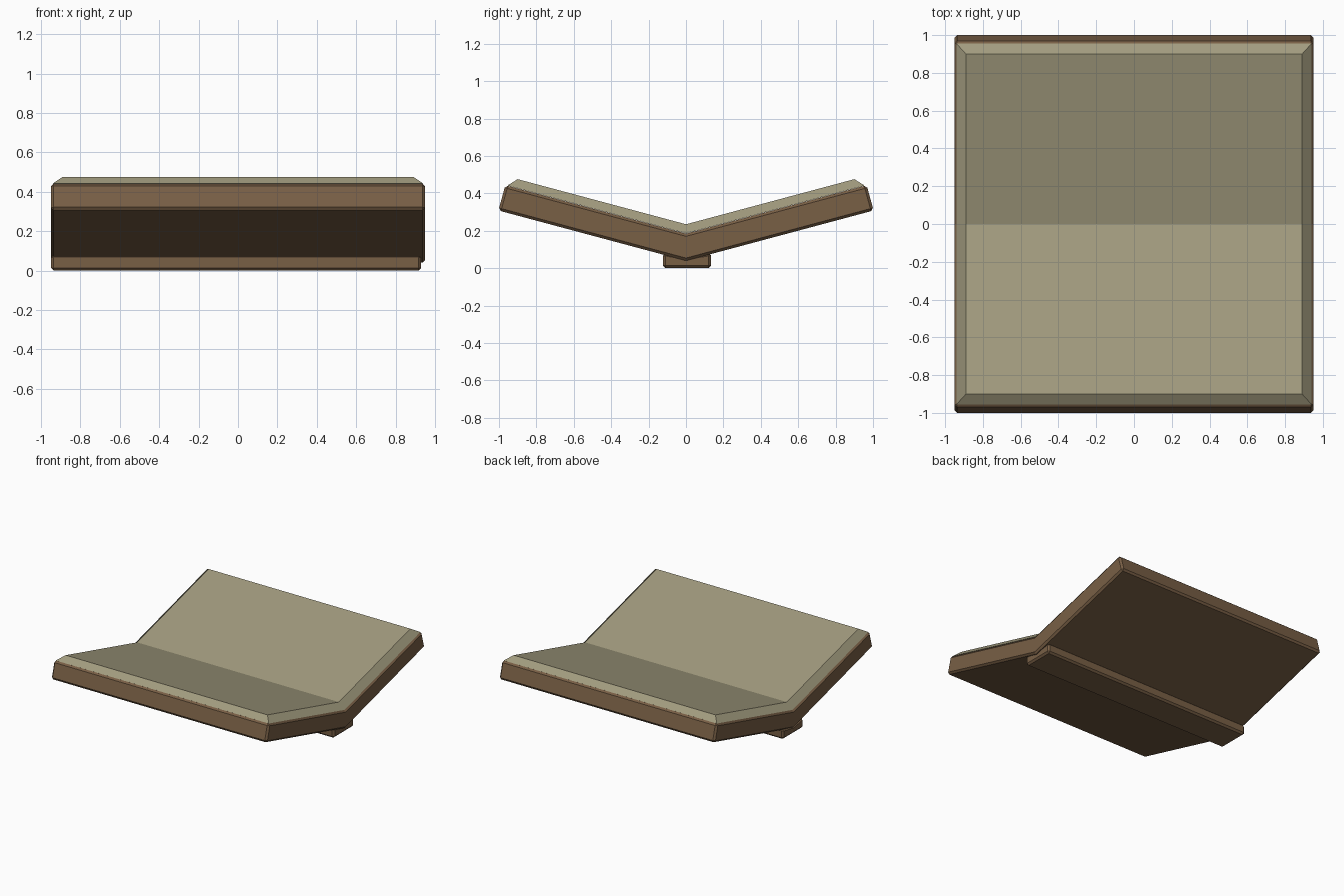
import bpy, math

if "Cube" in bpy.data.objects:
    bpy.data.objects.remove(bpy.data.objects["Cube"])

SLOPE = math.tan(math.radians(15))


def material(name, color):
    m = bpy.data.materials.new(name)
    m.diffuse_color = (*color, 1)
    m.use_nodes = True
    m.node_tree.nodes["Principled BSDF"].inputs["Base Color"].default_value = m.diffuse_color
    return m


wood = material("wood", (0.19, 0.115, 0.06))
fabric = material("fabric", (0.36, 0.33, 0.21))


def loft(name, near, far, mat, bevel=0.0):
    """Solid between two matching (x, y, z) end loops."""
    n = len(near)
    faces = [tuple(range(n)), tuple(range(2 * n - 1, n - 1, -1))]
    faces += [(i, n + i, n + (i + 1) % n, (i + 1) % n) for i in range(n)]
    me = bpy.data.meshes.new(name)
    me.from_pydata(near + far, [], faces)
    me.materials.append(mat)
    ob = bpy.data.objects.new(name, me)
    bpy.context.collection.objects.link(ob)
    bpy.context.view_layer.objects.active = ob
    bpy.ops.object.mode_set(mode='EDIT')
    bpy.ops.mesh.select_all(action='SELECT')
    bpy.ops.mesh.normals_make_consistent(inside=False)
    bpy.ops.object.mode_set(mode='OBJECT')
    if bevel:
        mod = ob.modifiers.new("edge_bevel", 'BEVEL')
        mod.width = bevel
        mod.segments = 1
        mod.limit_method = 'ANGLE'
        mod.angle_limit = math.radians(40)
    return ob


def vee(bottom, top, y_bottom, y_top, x_bottom, x_top):
    """V-shaped loop: lower chevron, then upper chevron back."""
    low = [(x_bottom, y, bottom + abs(y) * SLOPE) for y in (-y_bottom, 0, y_bottom)]
    high = [(x_top, y, top + abs(y) * SLOPE) for y in (y_top, 0, -y_top)]
    return low + high


# Folded wooden base
loft("wooden_base", vee(0.04, 0.185, 1.003, 0.966, -0.95, -0.95),
     vee(0.04, 0.185, 1.003, 0.966, 0.95, 0.95), wood, 0.014)

# Padded surface with sloping rim
loft("padded_surface", vee(0.186, 0.235, 0.955, 0.90, -0.94, -0.89),
     vee(0.186, 0.235, 0.955, 0.90, 0.94, 0.89), fabric)

# Support rail under the fold
rail = [(-0.123, 0.0), (0.134, 0.0), (0.134, 0.082), (0, 0.06), (-0.123, 0.082)]
loft("support_rail", [(-0.95, y, z) for y, z in rail],
     [(0.93, y, z) for y, z in rail], wood, 0.014)
